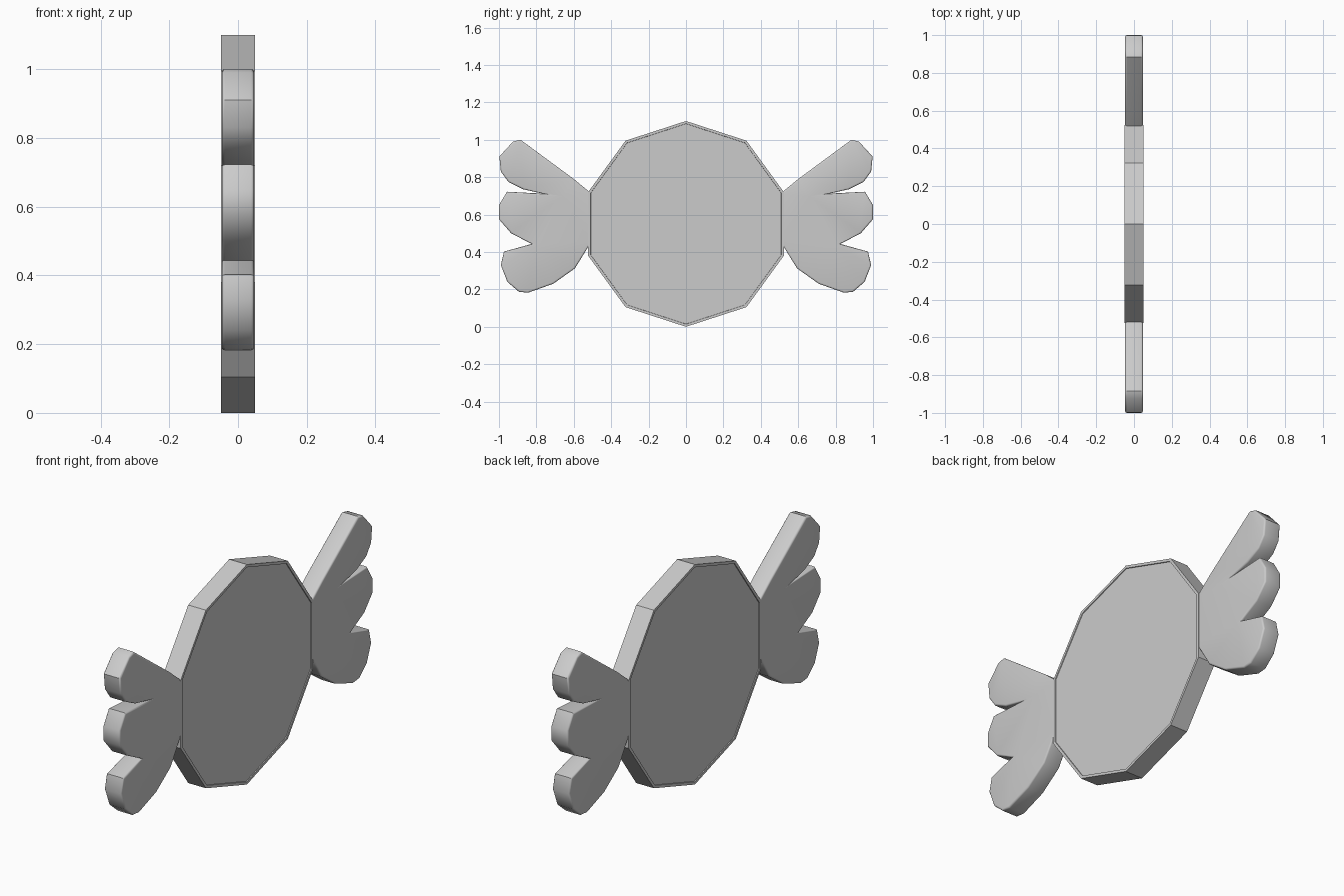
import bpy, bmesh, math

if "Cube" in bpy.data.objects:
    bpy.data.objects.remove(bpy.data.objects["Cube"])

HALF = 0.049


def finish(bm, name):
    bmesh.ops.recalc_face_normals(bm, faces=bm.faces)
    me = bpy.data.meshes.new(name)
    bm.to_mesh(me)
    bm.free()
    ob = bpy.data.objects.new(name, me)
    bpy.context.collection.objects.link(ob)
    return ob


def plate(bm, outline, half):
    """Extrude a (y, z) outline symmetrically along x; return the two caps."""
    face = bm.faces.new([bm.verts.new((-half, y, z)) for y, z in outline])
    ext = bmesh.ops.extrude_face_region(bm, geom=[face], use_keep_orig=True)["geom"]
    cap = [g for g in ext if isinstance(g, bmesh.types.BMFace)][0]
    for v in cap.verts:
        v.co.x = half
    bmesh.ops.recalc_face_normals(bm, faces=bm.faces)
    return [face, cap]


# Ten-sided body with a thin rim and slightly sunken faces
bm = bmesh.new()
ring = [(0.55 * math.sin(i * math.tau / 10), 0.55 + 0.55 * math.cos(i * math.tau / 10))
        for i in range(10)]
caps = plate(bm, ring, HALF)
bmesh.ops.inset_individual(bm, faces=caps, thickness=0.014, depth=0)
bmesh.ops.inset_individual(bm, faces=caps, thickness=0.001, depth=-0.004)
finish(bm, "disc_body")

# Wing outline: three feathers, top to bottom
wing_outline = [
    (0.515, 0.44), (0.515, 0.72), (0.60, 0.79), (0.885, 1.0), (0.925, 0.99),
    (0.998, 0.91), (0.99, 0.83), (0.95, 0.775), (0.87, 0.735), (0.765, 0.712),
    (0.957, 0.722), (1.0, 0.65), (1.0, 0.575), (0.935, 0.50), (0.825, 0.443),
    (0.973, 0.402), (0.99, 0.33), (0.955, 0.24), (0.893, 0.187), (0.845, 0.182),
    (0.71, 0.23), (0.594, 0.312)]
bm = bmesh.new()
plate(bm, wing_outline, HALF - 0.002)
# Rounded rim on both sides of the feathers, leaving the root square
rim = [e for e in bm.edges
       if abs(e.verts[0].co.x - e.verts[1].co.x) < 1e-4
       and min(v.co.y for v in e.verts) > 0.4
       and max(v.co.y for v in e.verts) > 0.53]
bmesh.ops.bevel(bm, geom=rim, offset=0.02, segments=3, profile=0.5,
                affect='EDGES', clamp_overlap=True)
bmesh.ops.triangulate(bm, faces=[f for f in bm.faces if len(f.verts) > 4])
wing = finish(bm, "feather_wings")

# Mirror the wing to the other side
mirror = wing.modifiers.new("mirror", 'MIRROR')
mirror.use_axis = (False, True, False)
mirror.use_mirror_merge = False

bpy.ops.object.select_all(action='DESELECT')
wing.select_set(True)
bpy.context.view_layer.objects.active = wing
bpy.ops.object.shade_smooth_by_angle(angle=math.radians(40))
